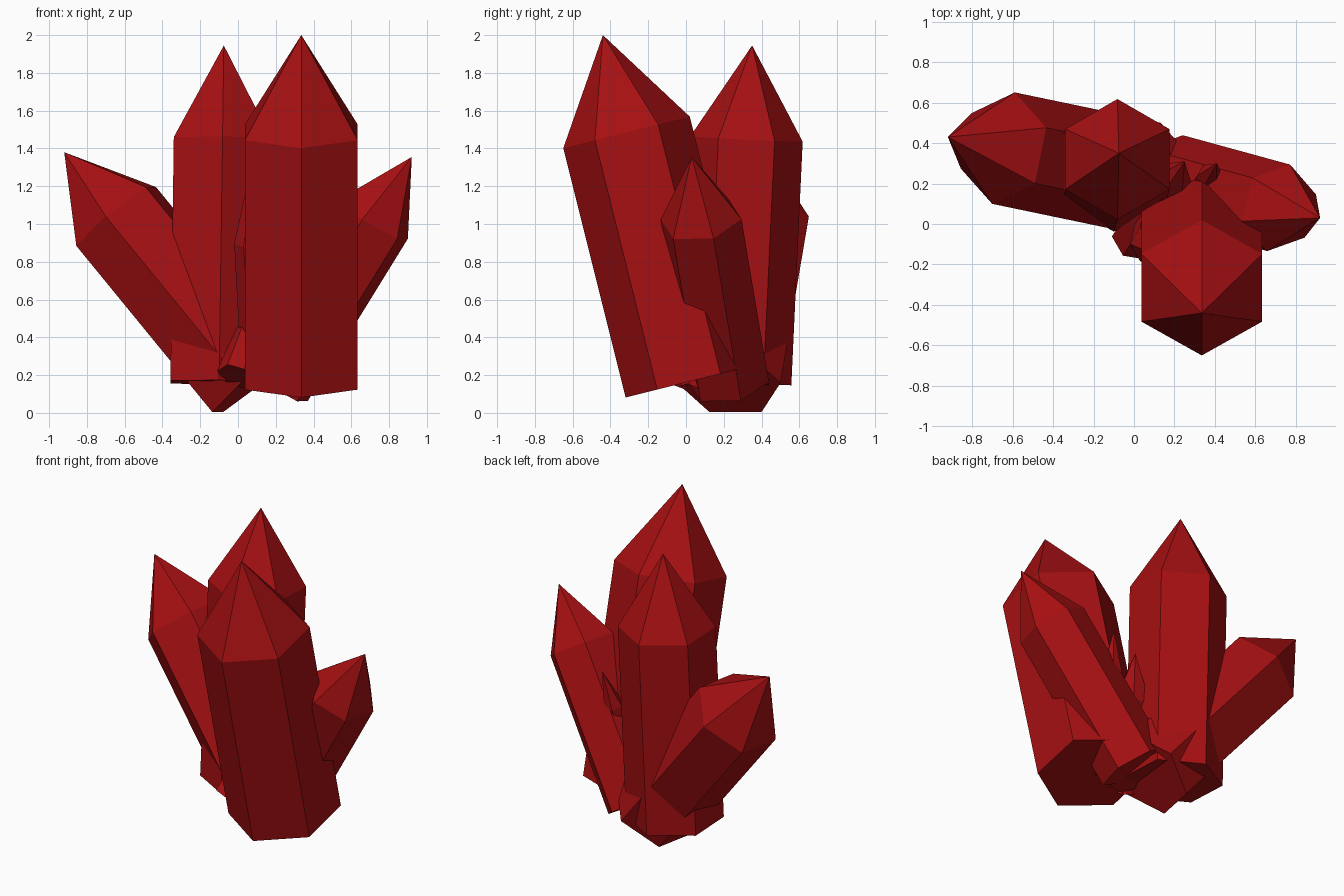
import bpy
import bmesh
from math import cos, sin, tau
from mathutils import Vector

cube = bpy.data.objects.get("Cube")
if cube:
    bpy.data.objects.remove(cube, do_unlink=True)

# Single deep red crystal material
red = bpy.data.materials.new("deep_red")
red.use_nodes = True
colour = (0.38, 0.005, 0.006, 1)
red.diffuse_color = colour
bsdf = next(n for n in red.node_tree.nodes if n.type == 'BSDF_PRINCIPLED')
bsdf.inputs["Base Color"].default_value = colour


def crystal(name, base, shoulder, tip, radius, corner):
    """Flat-based hexagonal prism with a pyramid point; corner aims one edge."""
    base, shoulder, tip = Vector(base), Vector(shoulder), Vector(tip)
    axis = (shoulder - base).normalized()
    corner = Vector(corner)
    u = (corner - axis * corner.dot(axis)).normalized()
    v = axis.cross(u)
    bm = bmesh.new()

    def ring(centre):
        return [bm.verts.new(centre + radius * (u * cos(tau * i / 6) + v * sin(tau * i / 6)))
                for i in range(6)]

    low, high = ring(base), ring(shoulder)
    point = bm.verts.new(tip)
    bm.faces.new(low[::-1])
    for i in range(6):
        j = (i + 1) % 6
        bm.faces.new((low[i], low[j], high[j], high[i]))
        bm.faces.new((high[i], high[j], point))
    mesh = bpy.data.meshes.new(name)
    bm.to_mesh(mesh)
    bm.free()
    mesh.materials.append(red)
    bpy.context.collection.objects.link(bpy.data.objects.new(name, mesh))


# Four large crystals fanning out of a shared root
crystal("front_crystal", (0.335, 0.015, 0.165), (0.335, -0.315, 1.485),
        (0.335, -0.44, 2.0), 0.345, (0, 1, 0))
crystal("back_crystal", (-0.10, 0.26, 0.16), (-0.082, 0.32, 1.45),
        (-0.075, 0.35, 1.945), 0.298, (0, 1, 0))
crystal("right_leaning_crystal", (0.075, 0.225, 0.16), (-0.645, 0.375, 1.04),
        (-0.92, 0.43, 1.38), 0.281, (-0.055, -0.275, 0))
crystal("left_leaning_crystal", (0.185, 0.225, 0.165), (0.715, 0.08, 1.025),
        (0.92, 0.03, 1.355), 0.221, (0.055, 0.21, 0))

# Slim crystals filling the gaps
crystal("slim_inner_crystal", (0.0, -0.08, 0.19), (0.18, 0.2, 0.66),
        (0.25, 0.31, 0.9), 0.115, (1, 0, 0))
crystal("slim_front_crystal", (0.12, 0.06, 0.16), (0.08, -0.1, 0.9),
        (0.1, -0.15, 1.45), 0.1, (1, 0, 0))
crystal("slim_back_crystal", (0.29, 0.07, 0.14), (0.375, 0.235, 0.77),
        (0.41, 0.3, 1.01), 0.065, (1, 0, 0))
